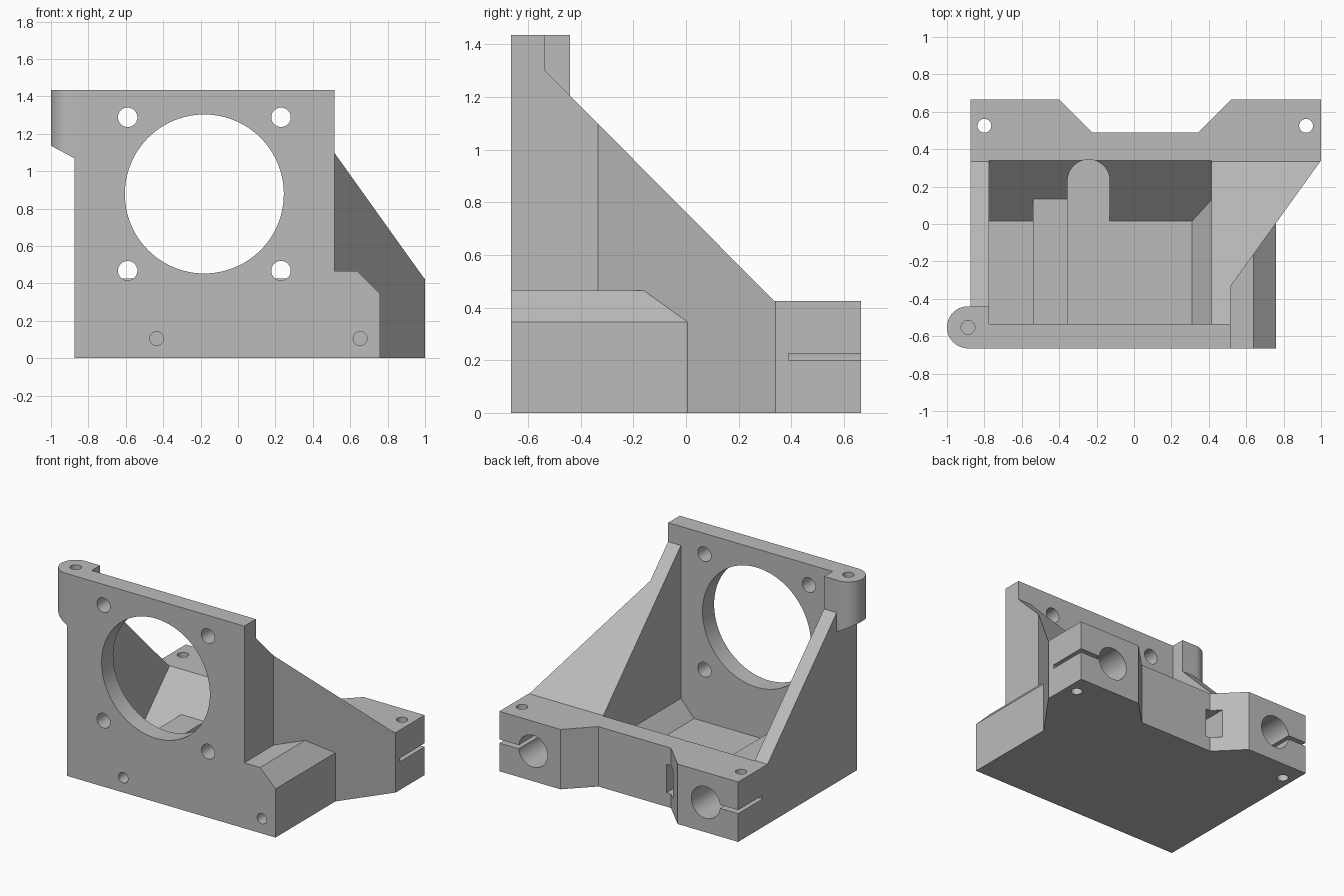
import bpy
import bmesh
import math
from mathutils import Vector

cube = bpy.data.objects.get("Cube")
if cube:
    bpy.data.objects.remove(cube, do_unlink=True)

grey = bpy.data.materials.new("plain_grey")
grey.use_nodes = True
grey.diffuse_color = (0.5, 0.5, 0.5, 1)
grey.node_tree.nodes["Principled BSDF"].inputs["Base Color"].default_value = (0.5, 0.5, 0.5, 1)


def prism(name, points, axis, low, high):
    """Extrude a 2D profile along an axis; x takes (y, z), y takes (x, z), z takes (x, y)."""
    def place(p, d):
        return {"x": (d, p[0], p[1]), "y": (p[0], d, p[1]), "z": (p[0], p[1], d)}[axis]
    bm = bmesh.new()
    face = bm.faces.new([bm.verts.new(place(p, low)) for p in points])
    moved = bmesh.ops.extrude_face_region(bm, geom=[face])["geom"]
    offset = Vector(place((0, 0), high - low))
    bmesh.ops.translate(bm, vec=offset, verts=[v for v in moved if isinstance(v, bmesh.types.BMVert)])
    bmesh.ops.recalc_face_normals(bm, faces=bm.faces)
    mesh = bpy.data.meshes.new(name)
    bm.to_mesh(mesh)
    bm.free()
    mesh.materials.append(grey)
    obj = bpy.data.objects.new(name, mesh)
    bpy.context.collection.objects.link(obj)
    return obj


def box(name, x, y, z):
    return prism(name, [(x[0], y[0]), (x[1], y[0]), (x[1], y[1]), (x[0], y[1])], "z", *z)


def arc(cx, cy, r, start, end, steps):
    angles = [math.radians(start + (end - start) * i / steps) for i in range(steps + 1)]
    return [(cx + r * math.cos(a), cy + r * math.sin(a)) for a in angles]


def rod(name, cx, cy, r, axis, low, high, steps=40):
    return prism(name, arc(cx, cy, r, 0, 360, steps)[:-1], axis, low, high)


def combine(target, other, operation):
    """Apply a boolean and remove the helper."""
    mod = target.modifiers.new("bool", "BOOLEAN")
    mod.operation = operation
    mod.solver = "EXACT"
    mod.object = other
    bpy.context.view_layer.update()
    result = bpy.data.meshes.new_from_object(target.evaluated_get(bpy.context.evaluated_depsgraph_get()))
    target.modifiers.clear()
    target.data = result
    bpy.data.objects.remove(other, do_unlink=True)


# Main body: plan outline limited by the side profile
outline = [(-0.875, -0.665), (0.515, -0.665), (0.515, -0.335), (1, 0.34), (1, 0.665),
           (0.52, 0.665), (0.345, 0.49), (-0.225, 0.49), (-0.4, 0.665), (-0.875, 0.665)]
body = prism("motor_bracket", outline, "z", 0, 1.435)
side = [(-0.8, -0.1), (0.8, -0.1), (0.8, 0.425), (0.335, 0.425),
        (-0.535, 1.3), (-0.535, 1.6), (-0.8, 1.6)]
combine(body, prism("side_profile", side, "x", -1.2, 1.2), "INTERSECT")

# Inner cavity with a ramp up to the rear block
cavity = [(-0.535, 0.1), (0.015, 0.1), (0.6, 0.685), (0.6, 2), (-0.535, 2)]
combine(body, prism("cavity", cavity, "x", -0.775, 0.415), "DIFFERENCE")

# Raised step and sloped fillet on the cavity floor
combine(body, box("floor_step", (-0.54, -0.355), (-0.6, 0.2), (0.05, 0.22)), "UNION")
wedge = [(0.31, 0.1), (0.415, 0.215), (0.45, 0.215), (0.45, 0.05), (0.31, 0.05)]
combine(body, prism("floor_wedge", wedge, "y", -0.6, 0.2), "UNION")

# Round-ended slot cut into the ramp
slot = arc(-0.2425, 0.232, 0.1125, 0, 180, 24) + [(-0.355, -0.1), (-0.13, -0.1)]
combine(body, prism("ramp_slot", slot, "z", 0.1, 1), "DIFFERENCE")

# Chamfered foot beside the front plate
foot = [(0.45, 0), (0.76, 0), (0.76, 0.345), (0.64, 0.465), (0.45, 0.465)]
foot_block = prism("foot", foot, "y", -0.665, 0.1)
keep = [(0.4, -0.7), (0.8, -0.7), (0.8, 0.0616), (0.515, -0.335), (0.45, -0.335)]
combine(foot_block, prism("foot_limit", keep, "z", -0.1, 1), "INTERSECT")
combine(body, foot_block, "UNION")

# Rounded lug at the top corner, with a sloped underside
lug = arc(-0.8875, -0.5525, 0.1125, 90, 270, 24) + [(-0.775, -0.665), (-0.775, -0.44)]
lug_block = prism("lug", lug, "z", 0.9, 1.435)
under = [(-1.1, 0.5), (-0.7, 0.5), (-0.7, 0.975), (-1.1, 1.19)]
combine(lug_block, prism("lug_underside", under, "y", -1, 0), "DIFFERENCE")
combine(lug_block, box("lug_inner_limit", (-0.8749, -0.7), (-0.535, 0), (0.5, 1.2)), "DIFFERENCE")
combine(body, lug_block, "UNION")
combine(body, rod("lug_hole", -0.8875, -0.5525, 0.037, "z", 1.2, 1.6), "DIFFERENCE")

# Large opening and four fixing holes in the front plate
combine(body, rod("opening", -0.18, 0.878, 0.425, "y", -0.8, -0.5, 96), "DIFFERENCE")
for sx in (-1, 1):
    for sz in (-1, 1):
        hole = rod("fixing_hole", -0.18 + sx * 0.41, 0.878 + sz * 0.41, 0.052, "y", -0.8, -0.5)
        combine(body, hole, "DIFFERENCE")

# Blind holes low in the front
for x in (-0.435, 0.653):
    combine(body, rod("front_hole", x, 0.105, 0.037, "y", -0.8, -0.25), "DIFFERENCE")

# Rear clamps: rod bore, slit to the outside and vertical bolt hole
for bore_x, bolt_x, edge in ((-0.62, -0.8, -1.1), (0.735, 0.92, 1.1)):
    combine(body, rod("bore", bore_x, 0.2125, 0.113, "y", 0.375, 0.8, 48), "DIFFERENCE")
    slit = box("slit", sorted((bore_x, edge)), (0.39, 0.8), (0.2, 0.226))
    combine(body, slit, "DIFFERENCE")
    combine(body, rod("bolt_hole", bolt_x, 0.525, 0.037, "z", -0.2, 0.8), "DIFFERENCE")

# Small window in the rear notch
combine(body, box("rear_window", (-0.28, -0.19), (0.36, 0.8), (0.1, 0.3)), "DIFFERENCE")

bpy.ops.object.select_all(action="DESELECT")
body.select_set(True)
bpy.context.view_layer.objects.active = body
bpy.ops.object.shade_smooth_by_angle(angle=math.radians(25))
